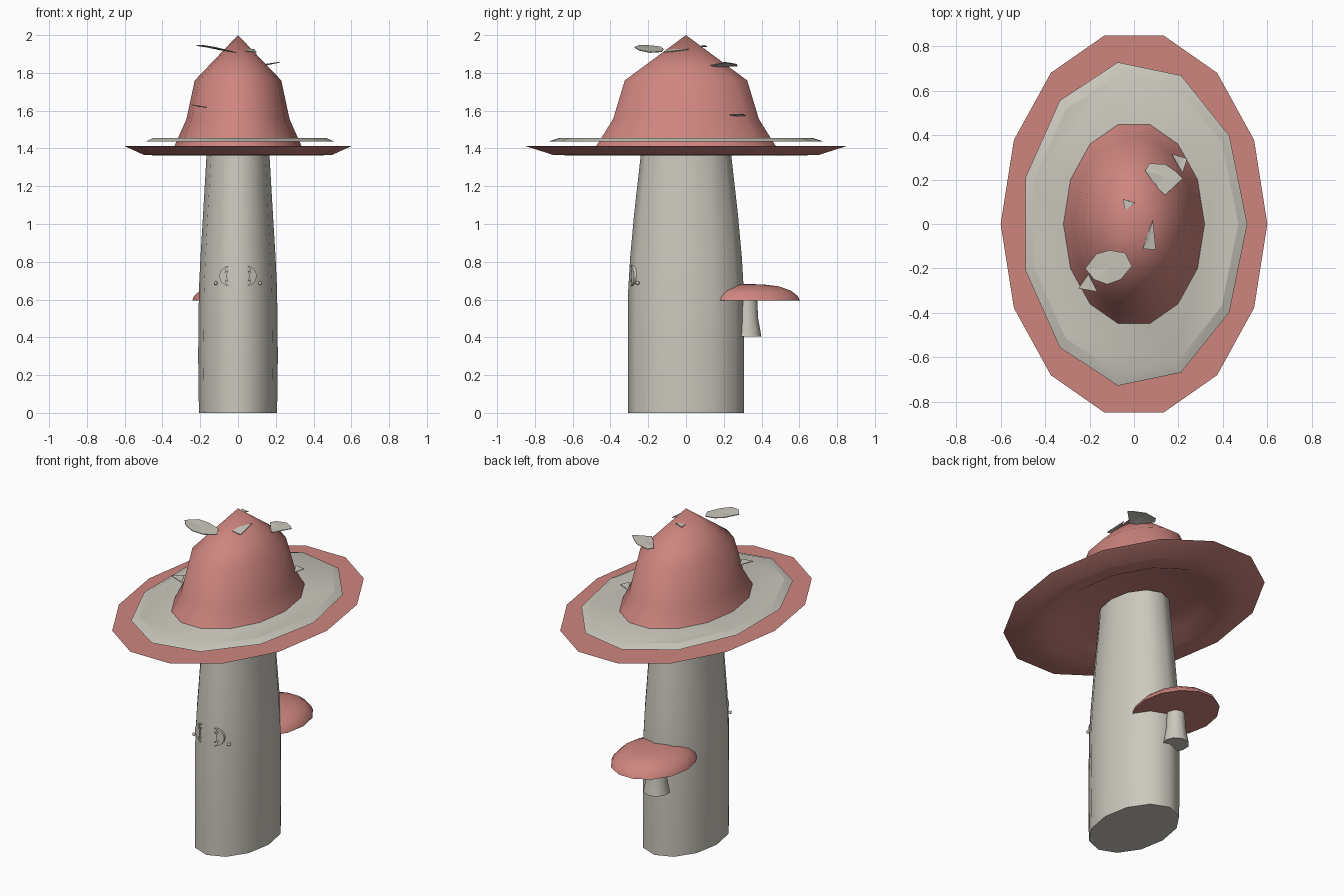
import bpy, bmesh, math
from mathutils import Vector

if "Cube" in bpy.data.objects:
    bpy.data.objects.remove(bpy.data.objects["Cube"])


def material(name, rgb):
    m = bpy.data.materials.new(name)
    m.diffuse_color = (*rgb, 1)
    m.use_nodes = True
    m.node_tree.nodes["Principled BSDF"].inputs["Base Color"].default_value = m.diffuse_color
    return m


PINK = material("dusty_pink", (0.62, 0.235, 0.212))
GREY = material("warm_grey", (0.60, 0.575, 0.51))


def finish(name, bm, mat, angle=50):
    bmesh.ops.recalc_face_normals(bm, faces=bm.faces)
    me = bpy.data.meshes.new(name)
    bm.to_mesh(me)
    bm.free()
    me.materials.append(mat)
    ob = bpy.data.objects.new(name, me)
    bpy.context.collection.objects.link(ob)
    bpy.ops.object.select_all(action='DESELECT')
    ob.select_set(True)
    bpy.context.view_layer.objects.active = ob
    if angle:
        bpy.ops.object.shade_smooth_by_angle(angle=math.radians(angle))
    return ob


def lathe(name, sides, profile, mat, centre=(0, 0), angle=50):
    """Closed elliptical body from (rx, ry, z) rings; rx = 0 makes a point."""
    bm = bmesh.new()
    rings = []
    for rx, ry, z in profile:
        n = sides if rx > 0 else 1
        rings.append([bm.verts.new((centre[0] + rx * math.cos(2 * math.pi * i / sides),
                                    centre[1] + ry * math.sin(2 * math.pi * i / sides), z))
                      for i in range(n)])
    for a, b in zip(rings, rings[1:]):
        for i in range(sides):
            j = (i + 1) % sides
            quad = [a[i % len(a)], a[j % len(a)], b[j % len(b)], b[i % len(b)]]
            bm.faces.new(list(dict.fromkeys(quad)))
    for ring in (rings[0], rings[-1]):
        if len(ring) > 1:
            bm.faces.new(ring)
    return finish(name, bm, mat, angle)


def plate(name, points, mat, thickness):
    """Flat or slightly bent outline with a small thickness."""
    bm = bmesh.new()
    centre = bm.verts.new(sum((Vector(p) for p in points), Vector()) / len(points))
    vs = [bm.verts.new(p) for p in points]
    for i in range(len(vs)):
        bm.faces.new((centre, vs[i], vs[(i + 1) % len(vs)]))
    ob = finish(name, bm, mat, 0)
    mod = ob.modifiers.new("thickness", 'SOLIDIFY')
    mod.thickness = thickness
    mod.offset = 0
    return ob


# Main stem
lathe("stem", 12, [(.207, .307, 0), (.211, .308, .3), (.207, .306, .65), (.199, .296, .82),
                   (.185, .275, 1.05), (.167, .240, 1.36), (.165, .236, 1.405)], GREY)

# Cap: recessed underside, brim and pointed crown in one profile
cap = [(.56, 1.412), (.69, 1.362), (.83, 1.366), (1, 1.412), (.56, 1.413),
       (.455, 1.555), (.382, 1.76), (0, 2.0)]
lathe("cap", 14, [(.6 * f, .87 * f, z) for f, z in cap], PINK)

# Floating collar around the crown
lathe("cap_collar", 11, [(.45, .65, 1.436), (.51, .735, 1.436), (.47, .68, 1.455)],
      GREY, angle=20)

# Side mushroom
shape = [(1, .595), (.96, .618), (.82, .648), (.58, .670), (.28, .680), (0, .682)]
lathe("side_cap", 14, [(.224 * f, .275 * f, z) for f, z in shape], PINK, (-.018, .335))
lathe("side_stem", 9, [(.075, .075, .405), (.058, .058, .5), (.052, .052, .61)],
      GREY, (-.03, .325))

# Leaf flakes on the cap
plate("leaf_large_front", [(-.22, -.20, 1.945), (-.17, -.135, 1.938), (-.11, -.118, 1.925),
                           (-.04, -.13, 1.912), (-.01, -.19, 1.908), (-.06, -.25, 1.92),
                           (-.12, -.272, 1.935), (-.18, -.25, 1.945)], GREY, .004)
plate("leaf_large_back", [(.05, .24, 1.835), (.07, .272, 1.835), (.14, .27, 1.845),
                          (.19, .235, 1.852), (.22, .205, 1.856), (.14, .13, 1.84),
                          (.10, .17, 1.832)], GREY, .004)
small_leaves = {
    "leaf_crown_front": [(.085, .015, 1.925), (.098, -.115, 1.908), (.04, -.112, 1.915),
                         (.055, -.06, 1.925)],
    "leaf_crown_back": [(-.05, .112, 1.94), (.005, .095, 1.945), (-.04, .063, 1.938)],
    "leaf_low_back": [(.17, .315, 1.575), (.24, .295, 1.582), (.22, .23, 1.578), (.195, .27, 1.572)],
    "leaf_low_front": [(-.25, -.29, 1.632), (-.165, -.305, 1.618), (-.205, -.225, 1.622)],
}
for leaf, pts in small_leaves.items():
    plate(leaf, pts, GREY, .004)


# Raised eyes on the stem front, following its slanted facets
def facet_y(x):
    return -.304 + abs(x) * .40


def crescent(name, cx, cz, r, side):
    pts = []
    for k in range(9):
        t = math.radians(-90 + 22.5 * k)
        pts.append((math.cos(t), math.sin(t)))
    for k in range(1, 8):
        t = math.radians(90 - 22.5 * k)
        pts.append((.45 * math.cos(t), math.sin(t)))
    bm = bmesh.new()
    loop = [(cx + side * r * u, cz + r * w) for u, w in pts]
    front = [bm.verts.new((x, facet_y(x) - .010, z)) for x, z in loop]
    back = [bm.verts.new((x, facet_y(x) + .012, z)) for x, z in loop]
    n = len(loop)
    bm.faces.new(front)
    bm.faces.new(back[::-1])
    for i in range(n):
        j = (i + 1) % n
        bm.faces.new((front[i], back[i], back[j], front[j]))
    finish(name, bm, GREY, 30)


def dot(name, x, z, r):
    bm = bmesh.new()
    bmesh.ops.create_icosphere(bm, subdivisions=1, radius=r)
    bmesh.ops.translate(bm, verts=bm.verts, vec=(x, facet_y(x), z))
    finish(name, bm, GREY, 60)


for label, s in (("left", -1), ("right", 1)):
    crescent(label + "_eye_outer", s * .045, .725, .054, s)
    crescent(label + "_eye_inner", s * .045, .725, .030, s)
    dot(label + "_cheek_dot", s * .118, .687, .011)
